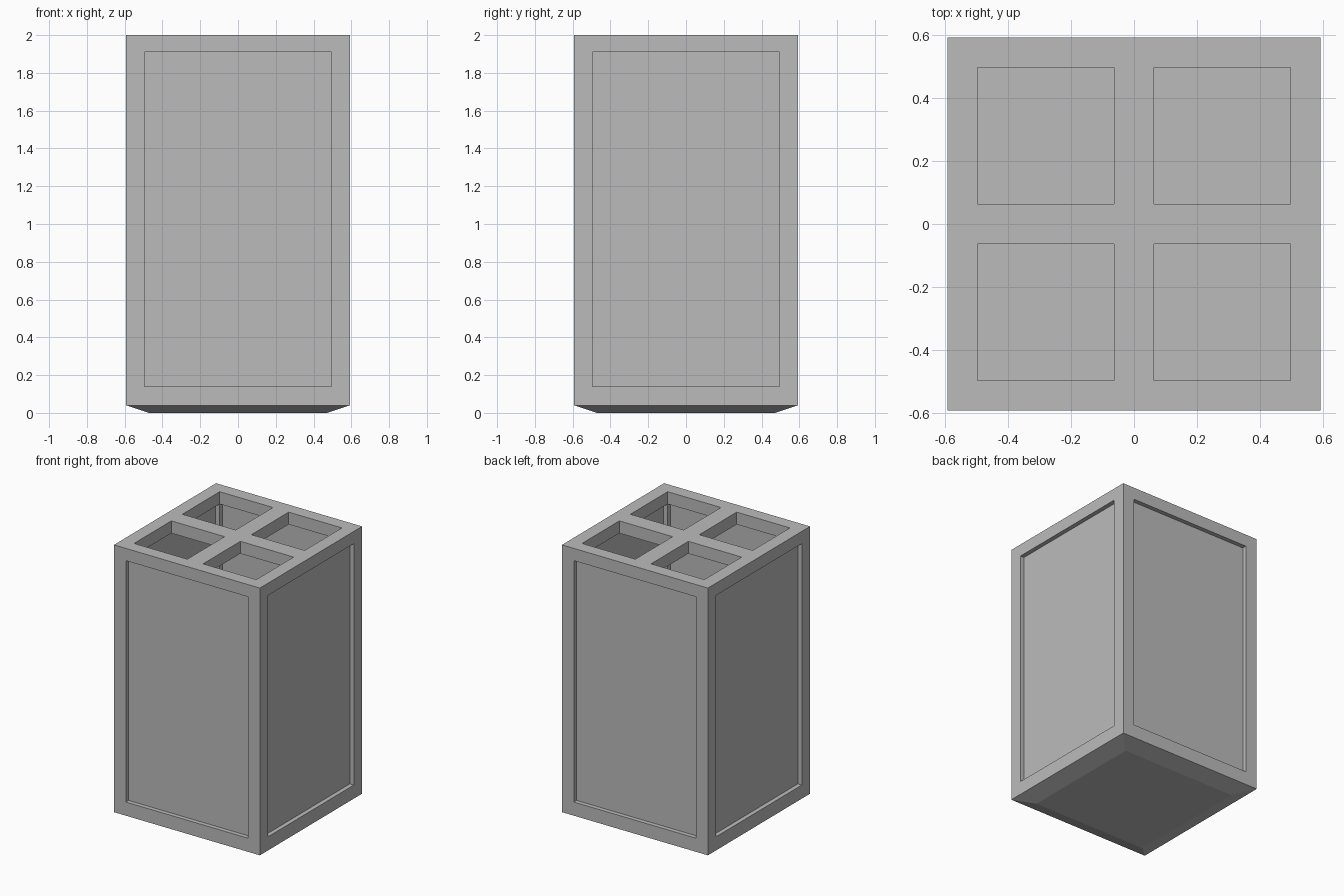
import bpy, bmesh
from math import pi
from mathutils import Matrix, Vector

if "Cube" in bpy.data.objects:
    bpy.data.objects.remove(bpy.data.objects["Cube"])

HALF, INNER, RIB = 0.592, 0.496, 0.064
BASE, SILL, HEAD, TOP = 0.04, 0.14, 1.91, 2.0

grey = bpy.data.materials.new("plain grey")
grey.use_nodes = True
grey.diffuse_color = (0.5, 0.5, 0.5, 1)
grey.node_tree.nodes["Principled BSDF"].inputs["Base Color"].default_value = (0.5, 0.5, 0.5, 1)


def box(name, low, high):
    """Box between two opposite corners."""
    low, high = Vector(low), Vector(high)
    bm = bmesh.new()
    bmesh.ops.create_cube(bm, size=1, matrix=Matrix.Translation((low + high) / 2)
                          @ Matrix.Diagonal((high - low).to_4d()))
    mesh = bpy.data.meshes.new(name)
    bm.to_mesh(mesh)
    bm.free()
    mesh.materials.append(grey)
    obj = bpy.data.objects.new(name, mesh)
    bpy.context.collection.objects.link(obj)
    return obj


def cut(body, low, high):
    """Remove a box from the body."""
    cutter = box("cutter", low, high)
    cutter.hide_render = True
    mod = body.modifiers.new("cut", 'BOOLEAN')
    mod.operation, mod.solver, mod.object = 'DIFFERENCE', 'EXACT', cutter
    bpy.context.view_layer.objects.active = body
    bpy.ops.object.modifier_apply(modifier=mod.name)
    bpy.data.objects.remove(cutter)


# Frame block with a shallow tapered underside
frame = box("frame", (-HALF, -HALF, BASE), (HALF, HALF, TOP))
bm = bmesh.new()
bm.from_mesh(frame.data)
bottom = min(bm.faces, key=lambda f: f.calc_center_median().z)
bmesh.ops.inset_region(bm, faces=[bottom], thickness=HALF - 0.42)
for v in bottom.verts:
    v.co.z = 0
bm.to_mesh(frame.data)
bm.free()

# Hollow inside, open through all four sides
cut(frame, (-1, -INNER, SILL), (1, INNER, HEAD))
cut(frame, (-INNER, -1, SILL), (INNER, 1, HEAD))

# Four square openings in the top, leaving a cross of ribs
for x in (-INNER, RIB):
    for y in (-INNER, RIB):
        cut(frame, (x, y, HEAD - 0.2), (x + INNER - RIB, y + INNER - RIB, TOP + 0.2))

# Thin panels set halfway into the side openings
for i, side in enumerate(("front", "left", "back", "right")):
    panel = box(side + "_panel", (-INNER, -HALF + 0.032, SILL), (INNER, -INNER - 0.032, HEAD))
    panel.data.transform(Matrix.Rotation(i * pi / 2, 4, 'Z'))
